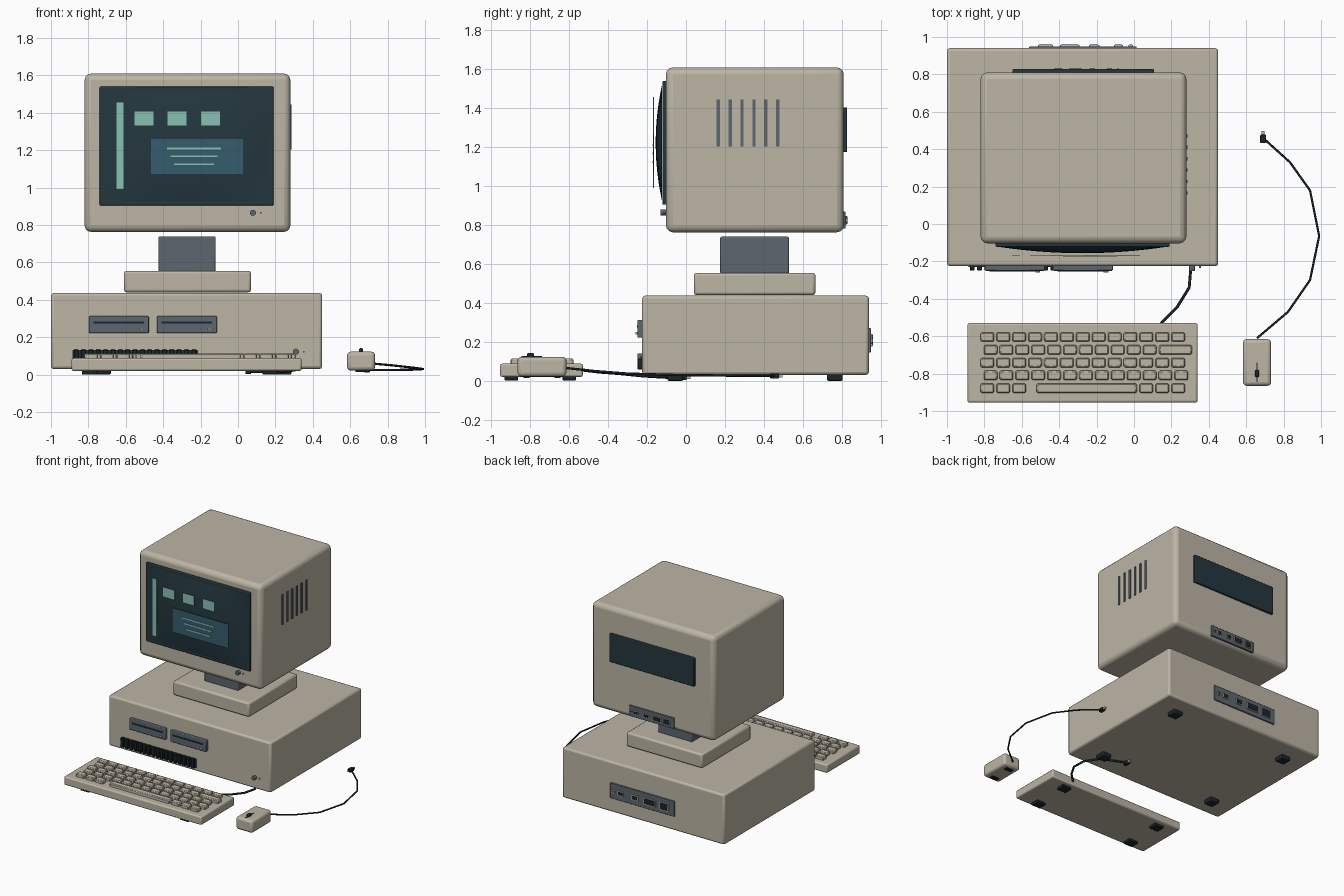
import bpy, bmesh, math
from mathutils import Matrix, Vector

if "Cube" in bpy.data.objects:
    bpy.data.objects.remove(bpy.data.objects["Cube"], do_unlink=True)


def material(name, r, g, b):
    m = bpy.data.materials.new(name)
    m.use_nodes = True
    m.diffuse_color = (r, g, b, 1)
    node = m.node_tree.nodes["Principled BSDF"]
    node.inputs["Base Color"].default_value = (r, g, b, 1)
    node.inputs["Roughness"].default_value = 0.7
    return m


BEIGE = material("beige plastic", 0.51, 0.465, 0.38)
SLATE = material("slate plastic", 0.11, 0.137, 0.16)
BLACK = material("black rubber", 0.01, 0.018, 0.022)
GLASS = material("dark screen glass", 0.017, 0.038, 0.048)
TEAL = material("pale teal display", 0.25, 0.53, 0.46)
BLUE = material("blue window", 0.036, 0.107, 0.15)


def finish(name, bm, mat, bevel=0, segments=2):
    """Turn a bmesh into an object, optionally with rounded edges."""
    me = bpy.data.meshes.new(name)
    bm.to_mesh(me)
    bm.free()
    me.materials.append(mat)
    ob = bpy.data.objects.new(name, me)
    bpy.context.collection.objects.link(ob)
    if bevel:
        mod = ob.modifiers.new("round edges", "BEVEL")
        mod.width, mod.segments = bevel, segments
    bpy.ops.object.select_all(action="DESELECT")
    bpy.context.view_layer.objects.active = ob
    ob.select_set(True)
    bpy.ops.object.shade_smooth_by_angle(angle=math.radians(35))
    return ob


def boxes(name, spans, mat, bevel=0, segments=2):
    """One object from boxes given as ((x0, x1), (y0, y1), (z0, z1))."""
    bm = bmesh.new()
    for span in spans:
        centre = Vector([(a + b) / 2 for a, b in span])
        size = [b - a for a, b in span]
        bmesh.ops.create_cube(bm, matrix=Matrix.Translation(centre) @ Matrix.Diagonal((*size, 1)))
    return finish(name, bm, mat, bevel, segments)


def around(c, size):
    return (c - size / 2, c + size / 2)


def disc(name, x, y, z, radius, depth, mat, sides=16):
    """Short cylinder whose axis runs along y."""
    bm = bmesh.new()
    bmesh.ops.create_cone(bm, cap_ends=True, segments=sides, radius1=radius, radius2=radius, depth=depth,
                          matrix=Matrix.Translation((x, y, z)) @ Matrix.Rotation(math.pi / 2, 4, "X"))
    return finish(name, bm, mat)


def cable(name, points, radius):
    cu = bpy.data.curves.new(name, "CURVE")
    cu.dimensions = "3D"
    cu.bevel_depth, cu.bevel_resolution, cu.use_fill_caps = radius, 2, True
    line = cu.splines.new("POLY")
    line.points.add(len(points) - 1)
    for p, co in zip(line.points, points):
        p.co = (*co, 1)
    cu.materials.append(BLACK)
    bpy.context.collection.objects.link(bpy.data.objects.new(name, cu))


# Main housings
boxes("computer_case", [((-1, 0.45), (-0.225, 0.94), (0.03, 0.437))], BEIGE, 0.015)
boxes("monitor_pedestal", [((-0.61, 0.07), (0.04, 0.665), (0.44, 0.555))], BEIGE, 0.014)
boxes("monitor_neck", [((-0.425, -0.12), (0.175, 0.53), (0.55, 0.74))], SLATE, 0.008)
boxes("monitor_shell", [((-0.82, 0.28), (-0.103, 0.81), (0.763, 1.61))], BEIGE, 0.035, 3)
boxes("case_feet", [(around(x, 0.08), around(y, 0.08), (0, 0.035))
                    for x in (-0.795, 0.245) for y in (-0.055, 0.765)], BLACK, 0.006)

# Screen frame and bulging glass
sx, sz = -0.275, 1.222
boxes("screen_frame", [(around(sx, 0.93), (-0.122, -0.09), around(sz, 0.635))], GLASS, 0.006)
bm = bmesh.new()
bmesh.ops.create_grid(bm, x_segments=16, y_segments=12, size=1)
for v in bm.verts:
    u, w = v.co.x, v.co.y
    v.co = (sx + u * 0.435, -0.124 - 0.032 * (1 - u * u) * (1 - w * w), sz + w * 0.295)
for f in bm.faces:
    f.normal_update()
    if f.normal.y > 0:
        f.normal_flip()
finish("screen_glass", bm, GLASS)

# Display graphics
plate = (-0.169, -0.165)
boxes("display_sidebar", [((-0.652, -0.61), plate, (0.99, 1.457))], TEAL)
boxes("display_icons", [(around(x, 0.106), plate, (1.33, 1.41)) for x in (-0.502, -0.326, -0.147)], TEAL)
boxes("display_window", [((-0.47, 0.032), plate, (1.067, 1.265))], BLUE)
boxes("display_text_lines", [(around(-0.235, w), (-0.175, -0.171), around(z, 0.01))
                             for w, z in ((0.29, 1.21), (0.25, 1.168), (0.215, 1.125))], TEAL)

# Power knobs and indicator lights
for part, x, y, z in (("monitor", 0.08, -0.115, 0.865), ("case", 0.31, -0.235, 0.123)):
    disc(part + "_power_knob", x, y, z, 0.016, 0.03, SLATE)
    disc(part + "_power_light", x + 0.042, y + 0.006, z, 0.005, 0.012, TEAL, 8)

# Side vents and rear plate on the monitor
boxes("monitor_side_vents", [((0.27, 0.287), around(0.166 + i * 0.061, 0.017), (1.203, 1.445))
                             for i in range(6)], SLATE)
boxes("monitor_rear_plate", [((-0.65, 0.107), (0.8, 0.828), (1.175, 1.405))], GLASS, 0.005)

# Floppy drives
for side, x in (("right", -0.637), ("left", -0.273)):
    boxes(side + "_drive", [(around(x, 0.32), (-0.25, -0.21), (0.222, 0.313))], SLATE, 0.005)
    boxes(side + "_drive_slot", [(around(x, 0.27), (-0.253, -0.24), (0.274, 0.285))], BLACK)
    boxes(side + "_drive_button", [(around(x + 0.123, 0.025), (-0.26, -0.24), (0.238, 0.25))], BEIGE)

# Front grille
boxes("grille_back", [((-0.885, -0.215), (-0.23, -0.22), (0.06, 0.132))], GLASS)
boxes("grille_bars", [(around(-0.865 + i * 0.0393, 0.026), (-0.248, -0.22), (0.058, 0.134))
                      for i in range(17)], BLACK, 0.003, 1)


# Rear connector panels
def connectors(part, cx, y, z, s):
    boxes(part + "_port_panel", [(around(cx, 0.575 * s), (y - 0.01, y + 0.01), around(z, 0.125 * s))], SLATE, 0.004)
    ports = [(-0.2, 0.08, 0.065), (-0.07, 0.105, 0.055), (0.06, 0.055, 0.04), (0.19, 0.05, 0.035), (0.255, 0.025, 0.025)]
    for kind, mat, shrink, out in (("shells", BEIGE, 0, 0.018), ("sockets", BLACK, 0.012, 0.021)):
        boxes(part + "_port_" + kind, [(around(cx + dx * s, (w - shrink) * s), (y, y + out),
                                        around(z, (h - shrink) * s)) for dx, w, h in ports], mat)


connectors("case", -0.273, 0.94, 0.208, 1)
connectors("monitor", -0.265, 0.81, 0.825, 0.7)

# Keyboard with five rows of keys
boxes("keyboard_body", [((-0.89, 0.34), (-0.955, -0.53), (0.02, 0.088))], BEIGE, 0.01)
boxes("keyboard_feet", [(around(x, 0.08), around(y, 0.07), (0.002, 0.025))
                        for x in (-0.72, 0.17) for y in (-0.897, -0.6)], BLACK, 0.004)
pitch, key = 0.085, 0.072
rows = [[(-0.82 + i * pitch, key) for i in range(13)],
        [(-0.803 + i * pitch, key) for i in range(11)] + [(0.135, 0.174)],
        [(-0.82 + i * pitch, key) for i in range(13)],
        [(-0.803 + i * pitch, key) for i in range(13)],
        [(-0.82 + i * pitch, key) for i in range(3)] + [(-0.52, 0.535)]
        + [(0.03 + i * pitch, key) for i in range(3)]]
boxes("keyboard_keys", [((x, x + w), around(-0.604 - r * 0.0685, 0.05), (0.08, 0.114))
                        for r, row in enumerate(rows) for x, w in row], BEIGE, 0.006, 1)

# Mouse
boxes("mouse_body", [((0.583, 0.733), (-0.865, -0.615), (0.022, 0.123))], BEIGE, 0.02, 3)
boxes("mouse_seam", [(around(0.658, 0.006), (-0.845, -0.74), (0.12, 0.126))], BLACK)
boxes("mouse_wheel", [(around(0.658, 0.022), (-0.818, -0.78), (0.11, 0.142))], BLACK, 0.007)
boxes("mouse_pads", [(around(0.658, 0.06), around(y, 0.03), (0.014, 0.024)) for y in (-0.82, -0.66)], BLACK)

# Cables and plugs
cable("mouse_cable", [(0.658, -0.61, 0.065), (0.823, -0.47, 0.05), (0.941, -0.3, 0.037), (0.99, -0.064, 0.03),
                      (0.941, 0.18, 0.027), (0.834, 0.33, 0.025), (0.69, 0.46, 0.025)], 0.006)
cable("keyboard_cable", [(0.145, -0.53, 0.055), (0.23, -0.445, 0.045), (0.295, -0.34, 0.037),
                         (0.305, -0.22, 0.025), (0.24, -0.1, 0.018), (0.07, -0.02, 0.016)], 0.008)
for part, x, y, z in (("mouse", 0.69, 0.455, 0.025), ("keyboard", 0.055, -0.02, 0.016)):
    boxes(part + "_plug", [(around(x, 0.03), around(y, 0.045), around(z, 0.026))], BLACK, 0.004)
    boxes(part + "_plug_tip", [(around(x, 0.018), (y + 0.02, y + 0.042), around(z, 0.016))], BEIGE)
